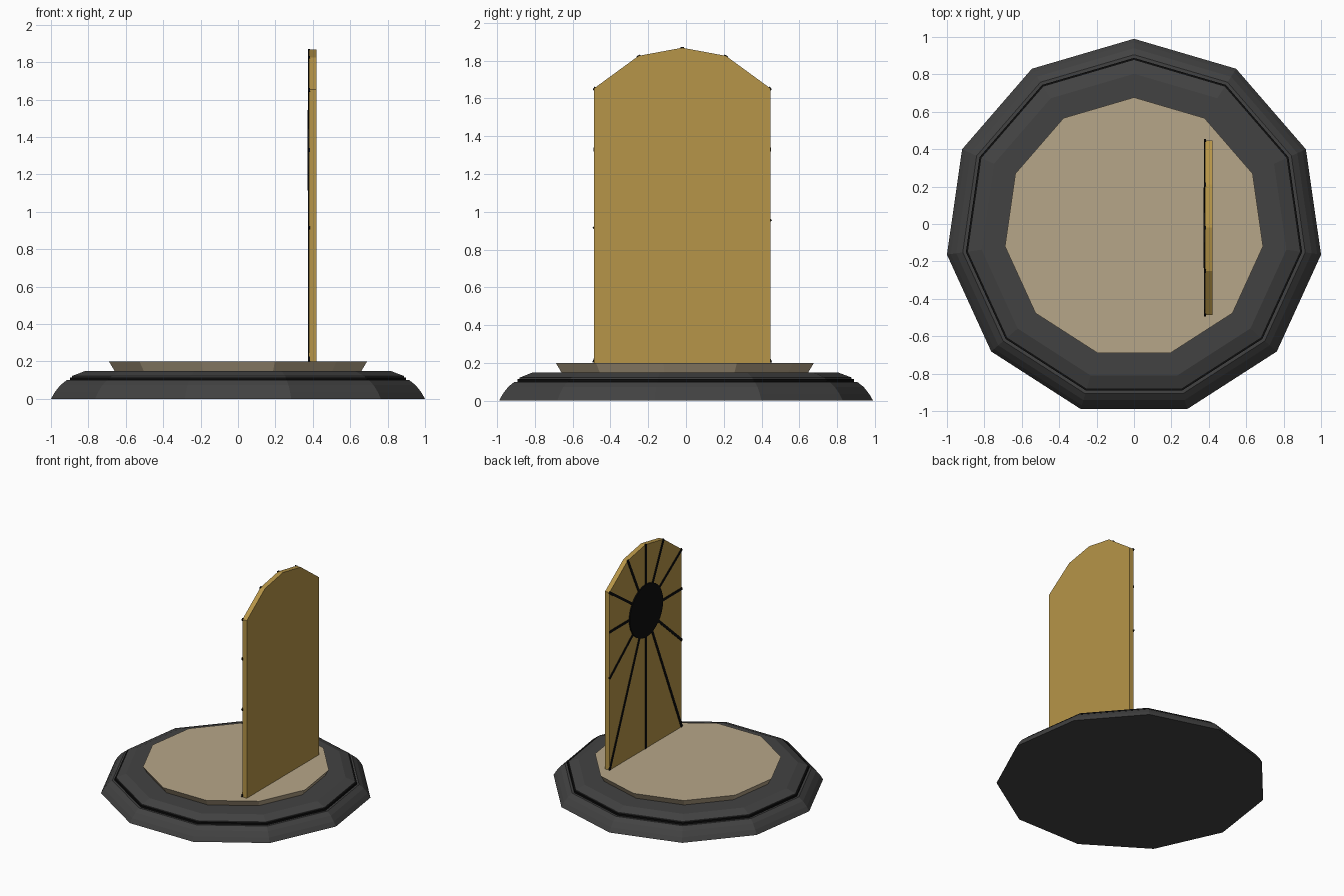
import bpy, bmesh, math
from mathutils import Matrix

if "Cube" in bpy.data.objects:
    bpy.data.objects.remove(bpy.data.objects["Cube"])

CY = -0.02       # centre of the 11-sided base in y
HUB_Z = 1.33     # height of the round window hub


def mat(name, rgb):
    m = bpy.data.materials.new(name)
    m.diffuse_color = (*rgb, 1)
    m.use_nodes = True
    m.node_tree.nodes["Principled BSDF"].inputs["Base Color"].default_value = m.diffuse_color
    return m


charcoal = mat("charcoal", (0.055, 0.055, 0.055))
black = mat("black", (0.004, 0.004, 0.004))
sand = mat("sand", (0.47, 0.38, 0.25))
gold = mat("gold", (0.47, 0.30, 0.065))


def finish(name, bm, material):
    bmesh.ops.recalc_face_normals(bm, faces=bm.faces[:])
    me = bpy.data.meshes.new(name)
    bm.to_mesh(me)
    bm.free()
    me.materials.append(material)
    ob = bpy.data.objects.new(name, me)
    bpy.context.collection.objects.link(ob)
    return ob


def turned(name, profile, material, sides=11):
    """Closed flat-faced lathe from (radius, z) points, one corner at +y."""
    bm = bmesh.new()
    rings = []
    for r, z in profile:
        angles = [math.pi / 2 + 2 * math.pi * k / sides for k in range(sides)]
        rings.append([bm.verts.new((r * math.cos(a), CY + r * math.sin(a), z)) for a in angles])
    for lo, hi in zip(rings, rings[1:]):
        for k in range(sides):
            n = (k + 1) % sides
            bm.faces.new((lo[k], lo[n], hi[n], hi[k]))
    bm.faces.new(rings[0][::-1])
    bm.faces.new(rings[-1])
    return finish(name, bm, material)


# Stepped base
turned("base_plinth", [(1.0103, 0), (0.99, 0.035), (0.96, 0.073), (0.925, 0.1)], charcoal)
turned("base_groove", [(0.908, 0.1), (0.908, 0.115)], black)
turned("base_upper_step", [(0.897, 0.115), (0.897, 0.122), (0.823, 0.15)], charcoal)
turned("floor_disc", [(0.667, 0.15), (0.697, 0.2)], sand)

# Upright panel with a faceted arched top
half = [(0.4665, 0.2), (0.4665, 1.653), (0.231, 1.825)]
outline = half + [(0, 1.868)] + [(-y, z) for y, z in reversed(half)]
bm = bmesh.new()
face = bm.faces.new([bm.verts.new((0.38, CY + y, z)) for y, z in outline])
new = bmesh.ops.extrude_face_region(bm, geom=[face], use_keep_orig=True)["geom"]
for v in [g for g in new if isinstance(g, bmesh.types.BMVert)]:
    v.co.x += 0.04
finish("arched_panel", bm, gold)

# Round hub on the panel
bm = bmesh.new()
bmesh.ops.create_cone(bm, cap_ends=True, segments=32, radius1=0.215, radius2=0.215, depth=0.012,
                      matrix=Matrix.Translation((0.377, CY, HUB_Z)) @ Matrix.Rotation(math.pi / 2, 4, 'Y'))
finish("round_hub", bm, black)

# Thin bars radiating from the hub to the panel outline
ends = outline + [(0, 0.2), (0.4665, HUB_Z), (-0.4665, HUB_Z), (0.4665, 0.95), (-0.4665, 0.91)]
bm = bmesh.new()
for y, z in ends:
    dz = z - HUB_Z
    length = math.hypot(y, dz) + (0.003 if z > 0.2 else 0)
    m = (Matrix.Translation((0.38, CY, HUB_Z)) @ Matrix.Rotation(math.atan2(dz, y), 4, 'X')
         @ Matrix.Translation((0, length / 2, 0)) @ Matrix.Diagonal((0.009, length, 0.02, 1)))
    bmesh.ops.create_cube(bm, size=1, matrix=m)
finish("radiating_bars", bm, black)
